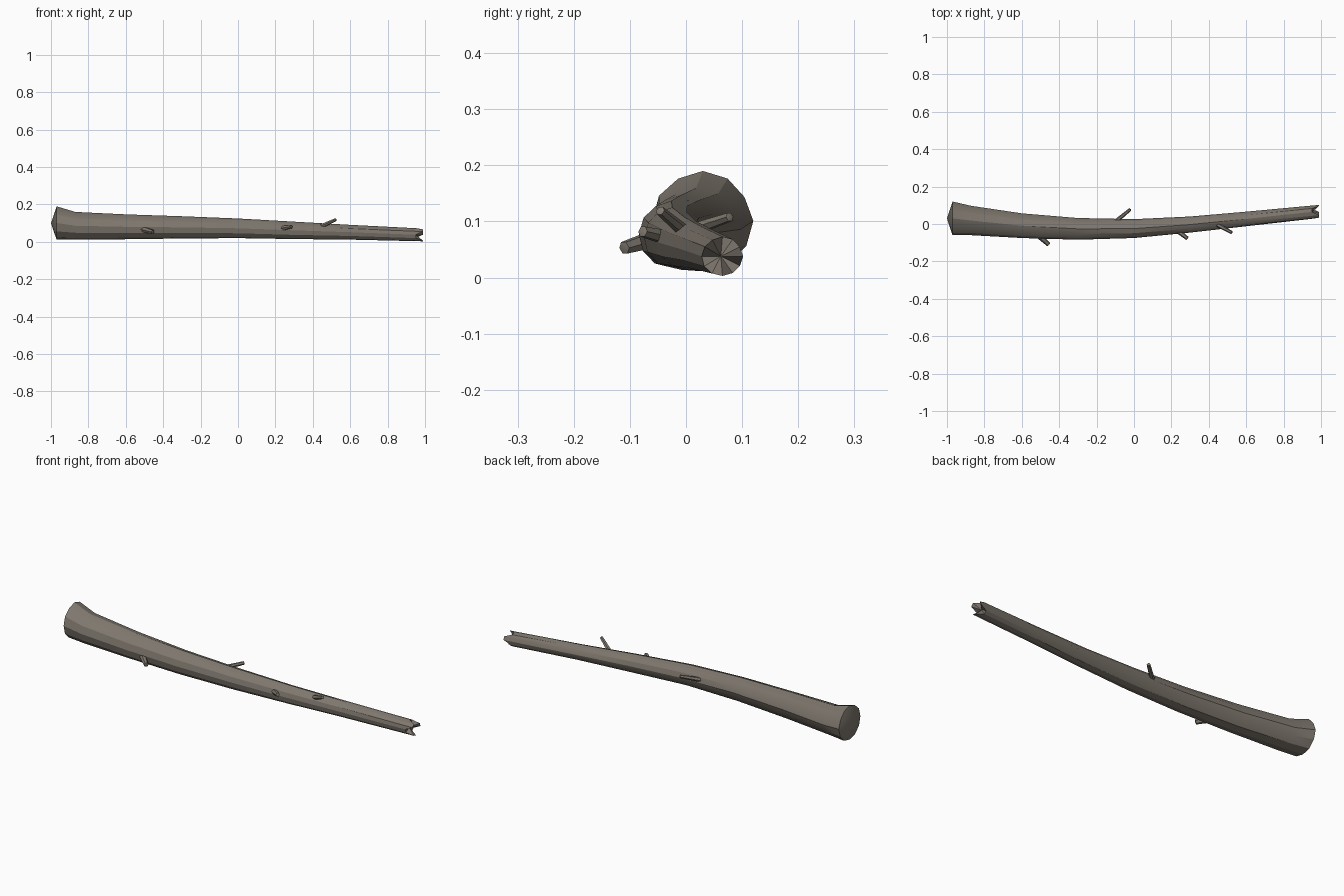
import bpy, bmesh, math, random
from mathutils import Vector

if "Cube" in bpy.data.objects:
    bpy.data.objects.remove(bpy.data.objects["Cube"], do_unlink=True)
random.seed(4)
SIDES = 12

bark = bpy.data.materials.new("grey_brown_bark")
bark.use_nodes = True
colour = (0.21, 0.185, 0.155, 1)
bark.diffuse_color = colour
bark.node_tree.nodes["Principled BSDF"].inputs["Base Color"].default_value = colour


def finish(name, bm, angle):
    bmesh.ops.recalc_face_normals(bm, faces=bm.faces)
    mesh = bpy.data.meshes.new(name)
    bm.to_mesh(mesh)
    bm.free()
    mesh.materials.append(bark)
    obj = bpy.data.objects.new(name, mesh)
    bpy.context.collection.objects.link(obj)
    bpy.ops.object.select_all(action="DESELECT")
    obj.select_set(True)
    bpy.context.view_layer.objects.active = obj
    bpy.ops.object.shade_smooth_by_angle(angle=math.radians(angle))


def bridge(bm, a, b):
    n = len(a)
    for i in range(n):
        bm.faces.new((a[i], a[(i + 1) % n], b[(i + 1) % n], b[i]))


def fan(bm, ring, tip):
    centre = bm.verts.new(tip)
    for i in range(len(ring)):
        bm.faces.new((ring[i], ring[(i + 1) % len(ring)], centre))


# Trunk stations: x, lowest y, highest y, lowest z, highest z
stations = [
    (-0.97, -0.06, 0.12, 0.012, 0.19),
    (-0.87, -0.06, 0.097, 0.012, 0.16),
    (-0.60, -0.075, 0.057, 0.014, 0.147),
    (-0.30, -0.084, 0.032, 0.018, 0.137),
    (0.0, -0.075, 0.026, 0.02, 0.125),
    (0.30, -0.046, 0.040, 0.015, 0.108),
    (0.60, -0.012, 0.066, 0.012, 0.091),
    (0.97, 0.028, 0.102, 0.003, 0.073),
]

# Lengthwise ridges run the whole trunk, with slight unevenness at each ring
ridges = [random.uniform(0.96, 1.04) for i in range(SIDES)]
bm = bmesh.new()
rings = []
for x, y0, y1, z0, z1 in stations:
    ring = []
    for i in range(SIDES):
        a = math.tau * i / SIDES
        r = ridges[i] * random.uniform(0.98, 1.02)
        if i % 3 == 0:
            r = 1.0
        # Broken thin end has a jagged rim
        jag = 0.018 * (-1) ** (i // 2) if x > 0.9 else 0
        ring.append(bm.verts.new((x + jag,
                                  (y0 + y1) / 2 + r * (y1 - y0) / 2 * math.cos(a),
                                  (z0 + z1) / 2 + r * (z1 - z0) / 2 * math.sin(a))))
    if rings:
        bridge(bm, rings[-1], ring)
    rings.append(ring)

# Domed root end and hollow broken end
fan(bm, rings[0], (-1.0, 0.03, 0.10))
fan(bm, rings[-1], (0.95, 0.062, 0.038))
finish("trunk", bm, 25)


# Branch stubs: tapered six-sided pegs
def stub(name, base, tip, radius):
    base, tip = Vector(base), Vector(tip)
    axis = (tip - base).normalized()
    turn = axis.to_track_quat("Z", "Y")
    bm = bmesh.new()
    pair = []
    for point, r in ((base - axis * 0.02, radius * 1.2), (tip, radius * 0.85)):
        pair.append([bm.verts.new(point + turn @ Vector((r * math.cos(k * math.tau / 6),
                                                         r * math.sin(k * math.tau / 6), 0)))
                     for k in range(6)])
    bridge(bm, *pair)
    fan(bm, pair[0], base - axis * 0.02)
    fan(bm, pair[1], tip + axis * 0.003)
    finish(name, bm, 30)


stub("front_stub_thick", (-0.50, -0.07, 0.065), (-0.456, -0.11, 0.053), 0.014)
stub("front_stub_short", (0.245, -0.045, 0.074), (0.285, -0.077, 0.082), 0.012)
stub("front_stub_upper", (0.46, -0.012, 0.09), (0.523, -0.046, 0.119), 0.010)
stub("back_stub", (-0.09, 0.02, 0.088), (-0.02, 0.078, 0.108), 0.010)
